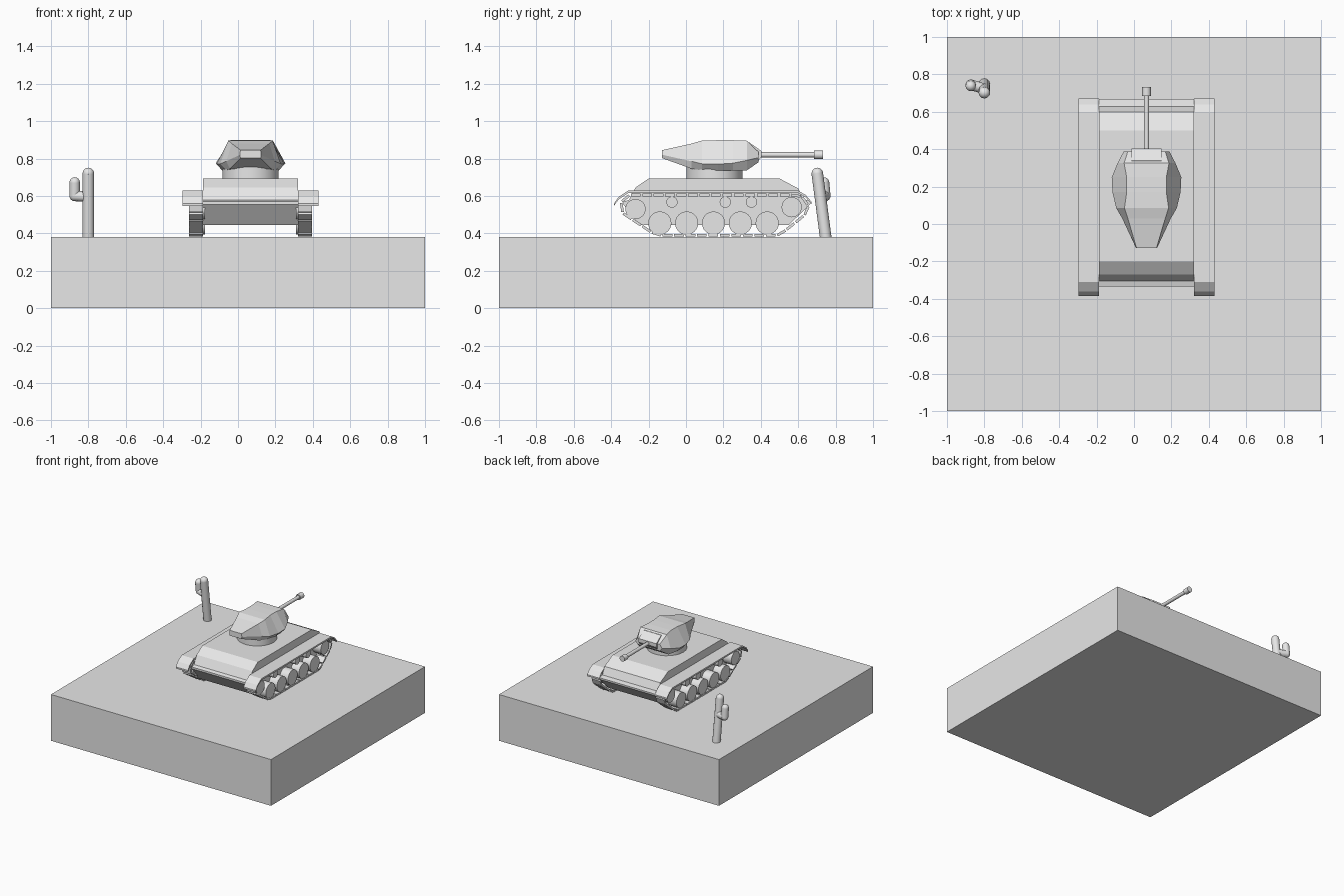
import bpy, bmesh, math
from mathutils import Vector, Matrix

cube = bpy.data.objects.get("Cube")
if cube:
    bpy.data.objects.remove(cube, do_unlink=True)

grey = bpy.data.materials.new("plain grey")
grey.use_nodes = True
grey.diffuse_color = (0.8, 0.8, 0.8, 1)
grey.node_tree.nodes["Principled BSDF"].inputs["Base Color"].default_value = (0.8, 0.8, 0.8, 1)

CX = 0.067          # centre line of the tank
HALF = 0.253        # half width of the hull


def finish(name, bm, smooth=False):
    bmesh.ops.recalc_face_normals(bm, faces=bm.faces)
    mesh = bpy.data.meshes.new(name)
    bm.to_mesh(mesh)
    bm.free()
    mesh.materials.append(grey)
    ob = bpy.data.objects.new(name, mesh)
    bpy.context.collection.objects.link(ob)
    if smooth:
        bpy.ops.object.select_all(action='DESELECT')
        bpy.context.view_layer.objects.active = ob
        ob.select_set(True)
        bpy.ops.object.shade_smooth_by_angle(angle=math.radians(35))
    return ob


def add_box(bm, centre, size, tilt=0):
    m = Matrix.Translation(centre) @ Matrix.Rotation(tilt, 4, 'X') @ Matrix.Diagonal((*size, 1))
    bmesh.ops.create_cube(bm, size=1, matrix=m)


def add_rod(bm, a, b, r1, r2=None, sides=16):
    a, b = Vector(a), Vector(b)
    rot = (b - a).to_track_quat('Z', 'Y').to_matrix().to_4x4()
    bmesh.ops.create_cone(bm, cap_ends=True, segments=sides, radius1=r1, radius2=r2 or r1,
                          depth=(b - a).length, matrix=Matrix.Translation((a + b) / 2) @ rot)


def add_ball(bm, centre, r):
    bmesh.ops.create_uvsphere(bm, u_segments=12, v_segments=8, radius=r,
                              matrix=Matrix.Translation(centre))


def loft(bm, rings):
    loops = [[bm.verts.new(p) for p in ring] for ring in rings]
    for a, b in zip(loops, loops[1:]):
        for i in range(len(a)):
            j = (i + 1) % len(a)
            bm.faces.new((a[i], a[j], b[j], b[i]))
    bm.faces.new(loops[0])
    bm.faces.new(loops[-1])


def prism(name, profile, x0, x1):
    bm = bmesh.new()
    loft(bm, [[(x, y, z) for y, z in profile] for x in (x0, x1)])
    return finish(name, bm)


# Ground block
bm = bmesh.new()
add_box(bm, (0, 0, 0.19), (2, 2, 0.38))
finish("ground_block", bm)

# Hull with sloped ends and a narrow ledge at front and back
prism("hull", [(-0.25, 0.445), (-0.335, 0.555), (-0.335, 0.57), (-0.305, 0.578), (-0.27, 0.645),
               (-0.2, 0.693), (0.5, 0.693), (0.6, 0.64), (0.627, 0.58), (0.668, 0.573),
               (0.668, 0.56), (0.55, 0.445)], CX - HALF, CX + HALF)

# Fenders: bent plates over the tracks
outer = [(-0.385, 0.56), (-0.36, 0.595), (-0.31, 0.628), (0.6, 0.628), (0.64, 0.605), (0.67, 0.57)]
fender = outer + [(y, z - 0.013) for y, z in reversed(outer)]

# Running gear
track_path = [Vector(p) for p in ((-0.3, 0.605), (-0.338, 0.582), (-0.353, 0.545), (-0.335, 0.505),
                                  (-0.16, 0.39), (0.5, 0.39), (0.637, 0.5), (0.655, 0.54),
                                  (0.64, 0.582), (0.6, 0.605))]
road = [(-0.14 + 0.1435 * i, 0.455, 0.062) for i in range(5)]
ends = [(-0.27, 0.53, 0.054), (0.565, 0.54, 0.054)]
rollers = [(y, 0.567, 0.03) for y in (-0.075, 0.21, 0.35)]


def point_on_track(d):
    closed = track_path + track_path[:1]
    for a, b in zip(closed, closed[1:]):
        step = (b - a).length
        if d <= step:
            return a.lerp(b, d / step)
        d -= step
    return closed[0]


length = sum((track_path[i] - track_path[i - 1]).length for i in range(len(track_path)))
links = 36
pitch = length / links

for side, s in (("right", -1), ("left", 1)):
    inner = CX + s * HALF
    prism(side + "_fender", fender, inner, CX + s * 0.363)

    bm = bmesh.new()
    for i in range(links):
        a = point_on_track((i + 0.08) * pitch)
        b = point_on_track((i + 0.92) * pitch)
        mid, d = (a + b) / 2, b - a
        add_box(bm, (inner + s * 0.038, mid.x, mid.y), (0.076, d.length, 0.014),
                math.atan2(d.y, d.x))
    finish(side + "_track", bm)

    bm = bmesh.new()
    for y, z, r in road + ends + rollers:
        add_rod(bm, (inner - s * 0.01, y, z), (inner + s * 0.074, y, z), r, sides=24)
    finish(side + "_wheels", bm, True)

# Turret ring
bm = bmesh.new()
add_rod(bm, (CX, 0.152, 0.68), (CX, 0.152, 0.76), 0.15, sides=24)
finish("turret_ring", bm, True)

# Turret: faceted body lofted along y
# y, bottom half width, bottom z, widest half width, its z, top half width, top z
stations = [(-0.127, 0.054, 0.802, 0.057, 0.82, 0.054, 0.845),
            (0.03, 0.11, 0.745, 0.13, 0.785, 0.1, 0.88),
            (0.085, 0.13, 0.737, 0.162, 0.772, 0.118, 0.896),
            (0.17, 0.15, 0.735, 0.182, 0.77, 0.106, 0.898),
            (0.25, 0.15, 0.735, 0.186, 0.775, 0.106, 0.898),
            (0.325, 0.135, 0.737, 0.155, 0.79, 0.12, 0.895),
            (0.388, 0.1, 0.78, 0.122, 0.805, 0.1, 0.835)]
bm = bmesh.new()
loft(bm, [[(CX + x, y, z) for x, z in
           ((-b, zb), (b, zb), (m, zm), (t, zt), (-t, zt), (-m, zm))]
          for y, b, zb, m, zm, t, zt in stations])
finish("turret", bm)

# Gun mantlet
mantlet = [(0.32, 0.775), (0.385, 0.785), (0.404, 0.81), (0.404, 0.84), (0.34, 0.885), (0.32, 0.885)]
prism("gun_mantlet", mantlet, CX - 0.08, CX + 0.08)

# Gun barrel and muzzle
bm = bmesh.new()
add_rod(bm, (CX, 0.38, 0.82), (CX, 0.7, 0.82), 0.014)
add_rod(bm, (CX, 0.685, 0.82), (CX, 0.733, 0.82), 0.023)
finish("gun_barrel", bm, True)

# Cactus: leaning trunk and one bent arm, with rounded ends
bm = bmesh.new()
foot, top = (-0.8, 0.748, 0.37), (-0.8, 0.702, 0.72)
add_rod(bm, foot, top, 0.031, sides=12)
add_ball(bm, top, 0.031)
finish("cactus_trunk", bm, True)

bm = bmesh.new()
joint, elbow, tip = (-0.8, 0.722, 0.595), (-0.873, 0.745, 0.6), (-0.873, 0.738, 0.672)
for a, b in ((joint, elbow), (elbow, tip)):
    add_rod(bm, a, b, 0.028, sides=12)
    add_ball(bm, b, 0.028)
finish("cactus_arm", bm, True)
